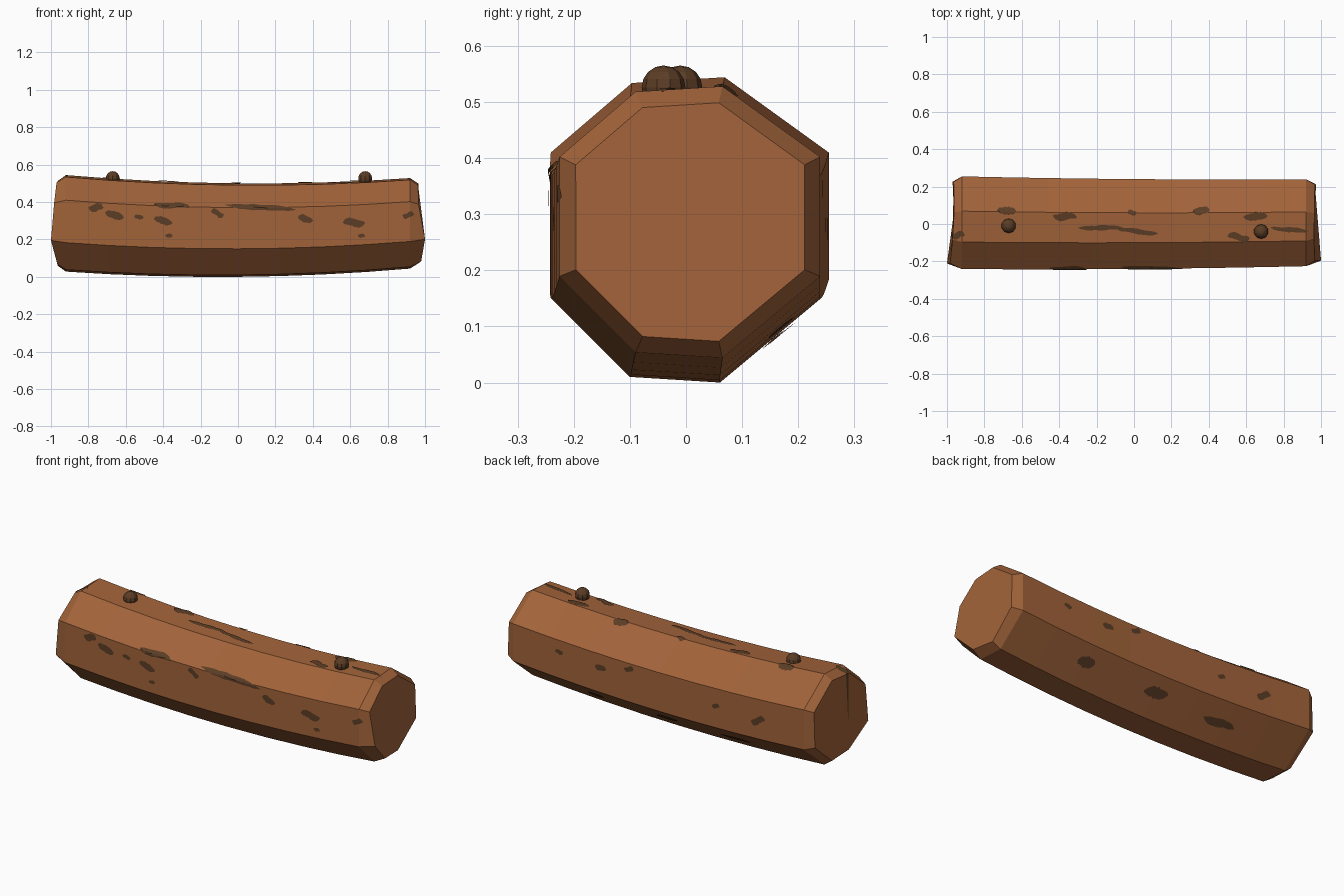
import bpy, bmesh, math, random
from mathutils import Vector
from mathutils.bvhtree import BVHTree

random.seed(4)
if "Cube" in bpy.data.objects:
    bpy.data.objects.remove(bpy.data.objects["Cube"])


def material(name, color):
    mat = bpy.data.materials.new(name)
    mat.use_nodes = True
    mat.diffuse_color = (*color, 1)
    mat.node_tree.nodes["Principled BSDF"].inputs["Base Color"].default_value = (*color, 1)
    return mat


def finish(bm, name, mat):
    mesh = bpy.data.meshes.new(name)
    bm.to_mesh(mesh)
    bm.free()
    mesh.materials.append(mat)
    obj = bpy.data.objects.new(name, mesh)
    bpy.context.collection.objects.link(obj)
    return obj


bark = material("warm brown bark", (0.36, 0.125, 0.042))
dark = material("dark brown bark", (0.105, 0.047, 0.019))

# Log: an eight-sided section swept along a sagging axis, with chamfered ragged ends
SECTION = [(-0.1, 0.01), (0.06, 0), (0.24, 0.15), (0.24, 0.37),
           (0.06, 0.5), (-0.1, 0.49), (-0.24, 0.37), (-0.24, 0.15)]
SIDE_COUNT = len(SECTION)
MID = 0.25
SHOULDER = 0.92


def ring(bm, xs, scale):
    verts = []
    for x, (y, z) in zip(xs, SECTION):
        grow = scale * (1 - 0.035 * x)
        sag = 0.036 * min(1, abs(x) / SHOULDER) ** 2
        verts.append(bm.verts.new((x, y * grow + 0.008 * x * x, MID + (z - MID) * grow + sag)))
    return verts


def ragged_end(bm, sign):
    rim = [random.uniform(0.96, 0.985) for _ in SECTION]
    rim[-1] = 1
    return ring(bm, [sign * x for x in rim], 0.88)


bm = bmesh.new()
rings = [ragged_end(bm, -1)]
for i in range(-4, 5):
    rings.append(ring(bm, [SHOULDER * i / 4] * SIDE_COUNT, 1))
rings.append(ragged_end(bm, 1))
for a, b in zip(rings, rings[1:]):
    for i in range(SIDE_COUNT):
        j = (i + 1) % SIDE_COUNT
        bm.faces.new((a[i], a[j], b[j], b[i]))
bm.faces.new(rings[0])
bm.faces.new(rings[-1])
bmesh.ops.recalc_face_normals(bm, faces=bm.faces)
surface = BVHTree.FromBMesh(bm)
finish(bm, "log", bark)

# Knots: two small faceted balls sunk into the top
for name, place in (("right_knot", (-0.67, -0.01, 0.526)), ("left_knot", (0.68, -0.04, 0.526))):
    bm = bmesh.new()
    bmesh.ops.create_uvsphere(bm, u_segments=10, v_segments=8, radius=0.039)
    bmesh.ops.translate(bm, verts=bm.verts, vec=place)
    finish(bm, name, dark)

# Bark marks: thin wavy plates laid on each side as (along, across, length) in hundredths
SIDES = {
    "front": (Vector((0, -1, 0)), [
        (-76, 37, 8), (-66, 33, 10), (-53, 32, 5), (-40, 30, 10), (-37, 22, 4),
        (-35, 38, 20), (-11, 34, 7), (12, 37, 38), (36, 31, 8), (62, 29, 12),
        (66, 22, 4), (91, 33, 6)]),
    "top": (Vector((0, 0, 1)), [
        (-68, 7, 10), (-37, 4, 13), (-18, -2, 24), (2, -4, 22), (-1, 6, 5),
        (36, 7, 9), (65, 4, 13), (83, -3, 20), (56, -7, 12), (-94, -6, 7)]),
    "back": (Vector((0, 1, 0)), [
        (63, 32, 5), (37, 30, 7), (19, 34, 6), (-36, 28, 5), (-63, 27, 9),
        (45, 10, 10), (0, 9, 14), (-42, 8, 20)]),
}


def drape(side, u, v):
    """Drop a point onto the log from one side and lift it slightly off the bark."""
    start = Vector((u, 0, v)) if side.y else Vector((u, v, MID))
    hit, normal, _, _ = surface.ray_cast(start + side * 2, -side)
    if hit is None:
        hit, normal, _, _ = surface.find_nearest(start + side)
    return hit + normal * 0.004


def mark(bm, side, u, v, length):
    """Short marks are plump ovals, long ones are thin wavy streaks."""
    width = min(length / 2, 0.04) if length < 0.15 else 0.027
    tilt = random.uniform(-0.3, 0.05) * min(1, 0.1 / length)
    wave = random.uniform(-0.25, 0.25) * width
    rows = []
    for i in range(-5, 6):
        t = i / 5
        half = width / 2 * (math.sqrt(1 - t * t) + 0.05) * random.uniform(0.8, 1.1)
        along = t * length / 2
        across = v + along * tilt + wave * math.sin(3 * t)
        rows.append([bm.verts.new(drape(side, u + along, across + half * s / 2))
                     for s in range(-2, 3)])
    for a, b in zip(rows, rows[1:]):
        for k in range(4):
            face = bm.faces.new((a[k], a[k + 1], b[k + 1], b[k]))
            face.normal_update()
            if face.normal.dot(side) < 0:
                face.normal_flip()


for name, (side, marks) in SIDES.items():
    bm = bmesh.new()
    for values in marks:
        mark(bm, side, *(value / 100 for value in values))
    finish(bm, name + "_bark_marks", dark)
